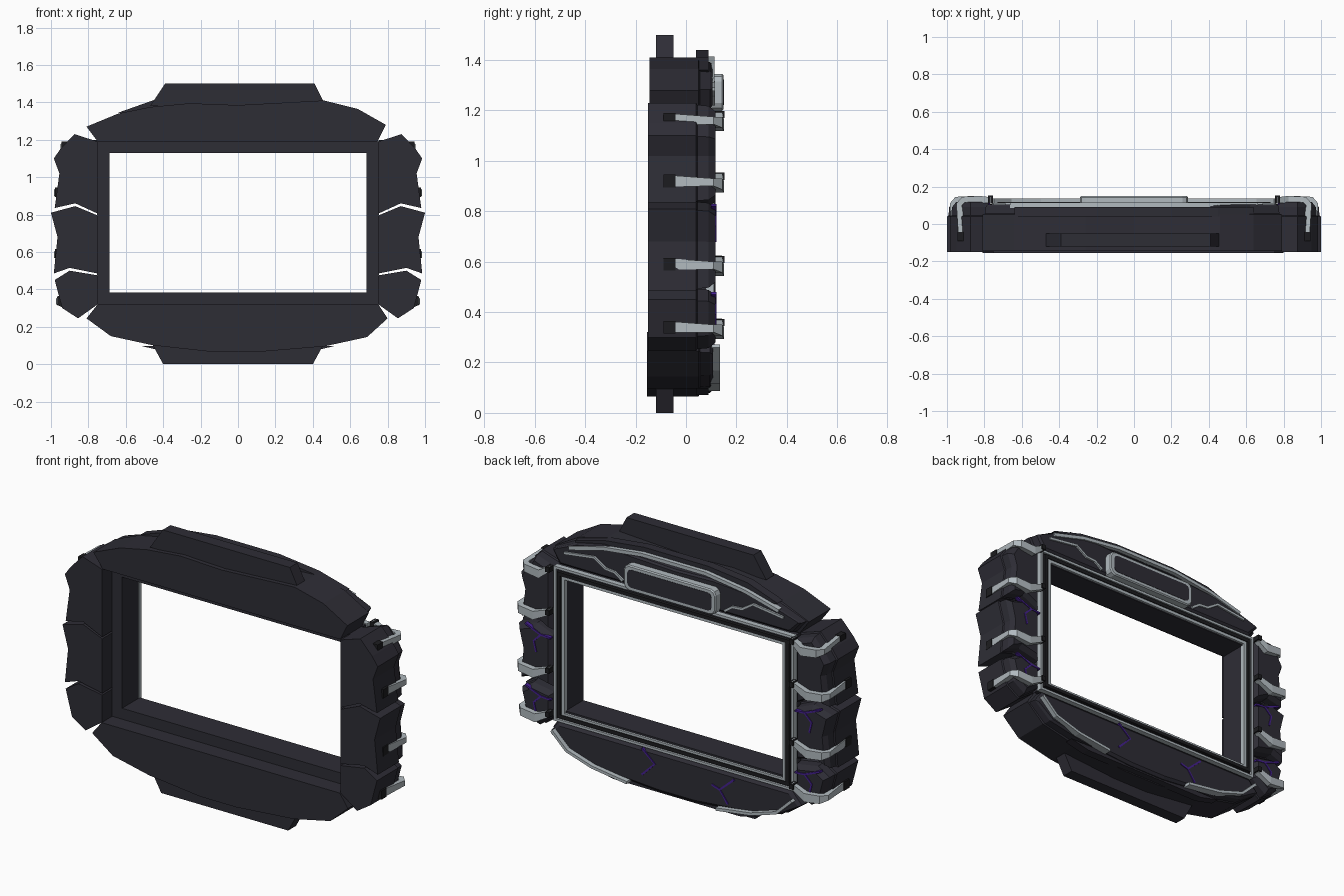
import bpy, bmesh
from mathutils import Vector

if "Cube" in bpy.data.objects:
    bpy.data.objects.remove(bpy.data.objects["Cube"])


def material(name, rgb):
    m = bpy.data.materials.new(name)
    m.diffuse_color = (*rgb, 1)
    m.use_nodes = True
    m.node_tree.nodes["Principled BSDF"].inputs["Base Color"].default_value = m.diffuse_color
    return m


DARK = material("charcoal", (0.027, 0.026, 0.036))
BLACK = material("black", (0.012, 0.012, 0.014))
SILVER = material("silver", (0.44, 0.49, 0.52))
PURPLE = material("purple glow", (0.06, 0.015, 0.28))


def loft(name, rings, mat):
    """Join equal-sized rings of 3D points and cap both ends."""
    bm = bmesh.new()
    vs = [[bm.verts.new(p) for p in r] for r in rings]
    n = len(rings[0])
    for a, b in zip(vs, vs[1:]):
        for i in range(n):
            j = (i + 1) % n
            bm.faces.new((a[i], a[j], b[j], b[i]))
    bm.faces.new(vs[0])
    bm.faces.new(vs[-1][::-1])
    bmesh.ops.recalc_face_normals(bm, faces=bm.faces)
    me = bpy.data.meshes.new(name)
    bm.to_mesh(me)
    bm.free()
    me.materials.append(mat)
    ob = bpy.data.objects.new(name, me)
    bpy.context.collection.objects.link(ob)
    return ob


def slab(name, pts, layers, mat, side=1):
    """Outline in x,z stacked along y; layers are (y, inset)."""
    xs, zs = [p[0] for p in pts], [p[1] for p in pts]
    cx, cz = (min(xs) + max(xs)) / 2, (min(zs) + max(zs)) / 2
    hx, hz = (max(xs) - min(xs)) / 2, (max(zs) - min(zs)) / 2
    rings = [[(side * (cx + (x - cx) * (1 - d / hx)), y, cz + (z - cz) * (1 - d / hz))
              for x, z in pts] for y, d in layers]
    return loft(name, rings, mat)


def strip(name, path, width, y0, y1, mat, side=1):
    """Flat ribbon following a path in x,z."""
    p = [Vector(q) for q in path]
    left, right = [], []
    for i, q in enumerate(p):
        t = (p[min(i + 1, len(p) - 1)] - p[max(i - 1, 0)]).normalized()
        nrm = Vector((-t.y, t.x)) * width / 2
        left.append(tuple(q + nrm))
        right.append(tuple(q - nrm))
    return slab(name, left + right[::-1], [(y0, 0), (y1, 0)], mat, side)


def box(name, x0, x1, y0, y1, z0, z1, mat, side=1):
    return slab(name, [(x0, z0), (x1, z0), (x1, z1), (x0, z1)], [(y0, 0), (y1, 0)], mat, side)


def ring(name, x, z0, z1, w, y0, y1, mat):
    """Rectangular frame with outer half width x and bar width w."""
    rect = lambda d, y: [(-x + d, y, z0 + d), (x - d, y, z0 + d), (x - d, y, z1 - d), (-x + d, y, z1 - d)]
    ob = loft(name, [rect(0, y0), rect(0, y1), rect(w, y1), rect(w, y0), rect(0, y0)], mat)
    bm = bmesh.new()
    bm.from_mesh(ob.data)
    # drop the two caps that close the loop, then weld the seam
    caps = [f for f in bm.faces if len(f.verts) == 4 and f.calc_area() > 0.5]
    bmesh.ops.delete(bm, geom=caps, context='FACES_ONLY')
    bmesh.ops.remove_doubles(bm, verts=bm.verts, dist=1e-5)
    bmesh.ops.recalc_face_normals(bm, faces=bm.faces)
    bm.to_mesh(ob.data)
    bm.free()


# window frame with silver rims on the back
ring("window_frame", 0.75, 0.32, 1.19, 0.062, -0.06, 0.10, DARK)
ring("outer_rim", 0.755, 0.315, 1.195, 0.014, 0.08, 0.112, SILVER)
ring("middle_rim", 0.73, 0.34, 1.17, 0.02, 0.09, 0.118, BLACK)
ring("inner_rim", 0.704, 0.354, 1.151, 0.018, 0.09, 0.113, SILVER)

# top and bottom armour
top = [(-0.75, 1.19), (0.745, 1.19), (0.79, 1.28), (0.64, 1.365), (0.46, 1.41), (0, 1.385),
       (-0.26, 1.395), (-0.47, 1.375), (-0.64, 1.34), (-0.81, 1.27)]
slab("top_armour", top, [(-0.145, 0), (0.05, 0), (0.055, 0.012), (0.095, 0.018), (0.105, 0.03)], DARK)
bottom = [(-0.75, 0.32), (0.75, 0.32), (0.80, 0.245), (0.69, 0.145), (0.46, 0.095), (0.1, 0.065),
          (-0.13, 0.065), (-0.45, 0.1), (-0.68, 0.15), (-0.81, 0.245)]
slab("bottom_armour", bottom, [(-0.155, 0), (0.05, 0), (0.055, 0.01), (0.095, 0.014), (0.108, 0.03)], DARK)

# ridges behind the armour and the mounting tabs
slab("top_ridge", [(-0.64, 1.345), (-0.45, 1.412), (-0.2, 1.44), (0.2, 1.44), (0.45, 1.412), (0.64, 1.36),
                   (0.6, 1.33), (0.4, 1.38), (0, 1.395), (-0.4, 1.38), (-0.6, 1.33)],
     [(0.04, 0), (0.09, 0)], DARK)
slab("bottom_ridge", [(-0.52, 0.098), (-0.4, 0.07), (0.4, 0.07), (0.52, 0.098)], [(0.04, 0), (0.09, 0)], DARK)
slab("top_tab", [(-0.47, 1.38), (-0.39, 1.5), (0.41, 1.5), (0.47, 1.38)], [(-0.12, 0), (-0.05, 0)], DARK)
slab("bottom_tab", [(-0.46, 0.11), (-0.4, 0), (0.4, 0), (0.46, 0.11)], [(-0.12, 0), (-0.05, 0)], DARK)

# badge on the back
def rounded(hx, z0, z1, c):
    return [(-hx + c, z0), (hx - c, z0), (hx - c / 3, z0 + c / 3), (hx, z0 + c), (hx, z1 - c),
            (hx - c / 3, z1 - c / 3), (hx - c, z1), (-hx + c, z1), (-hx + c / 3, z1 - c / 3),
            (-hx, z1 - c), (-hx, z0 + c), (-hx + c / 3, z0 + c / 3)]

slab("badge_rim", rounded(0.29, 1.2, 1.345, 0.03), [(0.09, 0), (0.143, 0), (0.149, 0.006)], SILVER)
slab("badge_face", rounded(0.265, 1.222, 1.323, 0.022), [(0.145, 0), (0.151, 0)], DARK)

# long silver arc over the top
strip("top_arc_trim", [(-0.66, 1.315), (-0.45, 1.37), (-0.2, 1.405), (0.2, 1.405), (0.45, 1.375), (0.66, 1.32)],
      0.02, 0.085, 0.114, SILVER)

# side plates, outer half mirrored
plates = [
    [(0.75, 1.19), (0.875, 1.23), (0.95, 1.15), (0.985, 1.10), (0.955, 1.02), (0.98, 0.835), (0.87, 0.86), (0.75, 0.805)],
    [(0.75, 0.795), (0.87, 0.845), (1.0, 0.81), (0.965, 0.68), (0.985, 0.485), (0.9, 0.515), (0.75, 0.485)],
    [(0.75, 0.475), (0.9, 0.5), (0.98, 0.45), (0.94, 0.30), (0.855, 0.245), (0.75, 0.32)],
]
claws = [(1.165, -0.035), (0.92, 0), (0.59, 0), (0.34, -0.012)]

for side, tag in ((1, "right"), (-1, "left")):
    for k, pts in enumerate(plates):
        slab(f"{tag}_side_plate_{k + 1}", pts,
             [(-0.15, 0), (0.04, 0), (0.045, 0.008), (0.09, 0.012), (0.118, 0.035)], DARK, side)

    # silver claws with dark anchor and stud
    for k, (z, dx) in enumerate(claws):
        stations = [(0.975, -0.05, 0.935, -0.05, 0, 0.022), (0.985, 0.11, 0.955, 0.10, -0.005, 0.015),
                    (0.955, 0.145, 0.94, 0.115, -0.012, 0.022), (0.86, 0.15, 0.86, 0.115, -0.022, 0.024),
                    (0.765, 0.143, 0.765, 0.11, 0.018, 0.016)]
        rings = []
        for xo, yo, xi, yi, dz, h in stations:
            xo, xi = (side * (v + dx * (v > 0.8)) for v in (xo, xi))
            rings.append([(xo, yo, z + dz - h), (xo, yo, z + dz + h), (xi, yi, z + dz + h), (xi, yi, z + dz - h)])
        loft(f"{tag}_claw_{k + 1}", rings, SILVER)
        box(f"{tag}_claw_anchor_{k + 1}", 0.91 + dx, 0.978 + dx, -0.09, -0.042, z - 0.025, z + 0.025, BLACK, side)
        box(f"{tag}_claw_stud_{k + 1}", 0.755, 0.78, 0.11, 0.153, z + 0.005, z + 0.033, BLACK, side)

    # glowing cracks on the side plates
    for k, z in enumerate((0.80, 0.45)):
        y1 = 0.122
        strip(f"{tag}_crack_{k + 1}", [(0.77, z - 0.02), (0.83, z - 0.015), (0.93, z + 0.025)],
              0.010, 0.10, y1, PURPLE, side)
        strip(f"{tag}_crack_branch_{k + 1}", [(0.83, z - 0.015), (0.875, z - 0.06), (0.86, z - 0.12)],
              0.010, 0.10, y1, PURPLE, side)

    # silver accent lines above and below the window
    strip(f"{tag}_top_accent", [(0.69, 1.285), (0.5, 1.31), (0.43, 1.265), (0.37, 1.26), (0.32, 1.225)],
          0.014, 0.10, 0.115, SILVER, side)
    strip(f"{tag}_bottom_accent", [(0.755, 0.265), (0.66, 0.175), (0.5, 0.125), (0.28, 0.095)],
          0.016, 0.09, 0.135, SILVER, side)

# glowing cracks on the bottom armour
strip("bottom_crack_1", [(0.2, 0.305), (0.12, 0.235), (0.2, 0.155)], 0.011, 0.10, 0.113, PURPLE)
strip("bottom_crack_2", [(-0.38, 0.28), (-0.29, 0.20), (-0.34, 0.13)], 0.011, 0.10, 0.113, PURPLE)
strip("bottom_crack_3", [(-0.29, 0.20), (-0.24, 0.215)], 0.011, 0.10, 0.113, PURPLE)
